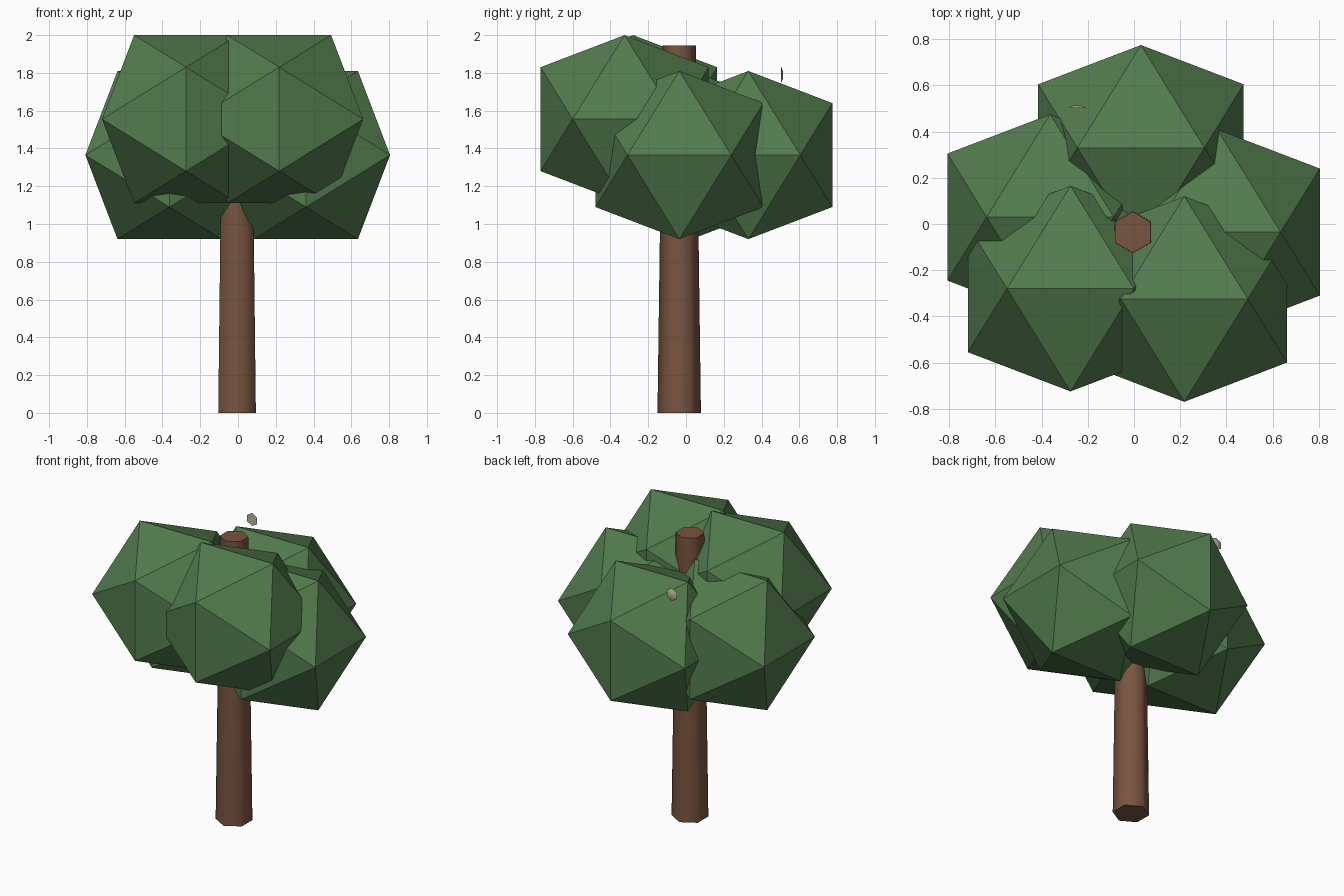
import bpy, bmesh
from math import sqrt, radians
from mathutils import Matrix

if "Cube" in bpy.data.objects:
    bpy.data.objects.remove(bpy.data.objects["Cube"])


def material(name, rgb):
    m = bpy.data.materials.new(name)
    m.diffuse_color = (*rgb, 1)
    m.use_nodes = True
    m.node_tree.nodes["Principled BSDF"].inputs["Base Color"].default_value = m.diffuse_color
    return m


def add_object(name, bm, loc, mat, smooth=None):
    bmesh.ops.recalc_face_normals(bm, faces=bm.faces)
    mesh = bpy.data.meshes.new(name)
    bm.to_mesh(mesh)
    bm.free()
    mesh.materials.append(mat)
    ob = bpy.data.objects.new(name, mesh)
    ob.location = loc
    bpy.context.collection.objects.link(ob)
    if smooth:
        bpy.ops.object.select_all(action='DESELECT')
        ob.select_set(True)
        bpy.context.view_layer.objects.active = ob
        bpy.ops.object.shade_smooth_by_angle(angle=radians(smooth))
    return ob


def frustum(r1, r2, depth):
    # six-sided, with corners on the y axis
    bm = bmesh.new()
    bmesh.ops.create_cone(bm, cap_ends=True, segments=6,
                          radius1=r1, radius2=r2, depth=depth)
    top = max(bm.verts, key=lambda v: v.co.y)
    if abs(top.co.x) > 1e-4:
        bmesh.ops.rotate(bm, verts=bm.verts, matrix=Matrix.Rotation(radians(30), 3, 'Z'))
    return bm


def icosahedron(s):
    # axis-aligned golden-ratio icosahedron
    bm = bmesh.new()
    p = s * (1 + sqrt(5)) / 2
    for a in (-1, 1):
        for b in (-1, 1):
            for co in ((a * s, 0, b * p), (a * p, b * s, 0), (0, a * p, b * s)):
                bm.verts.new(co)
    bmesh.ops.convex_hull(bm, input=bm.verts)
    return bm


green = material("leaf_green", (0.085, 0.20, 0.075))
brown = material("bark_brown", (0.19, 0.09, 0.05))
beige = material("pale_beige", (0.50, 0.45, 0.32))

# Trunk
add_object("trunk", frustum(0.115, 0.089, 1.945), (-0.005, -0.036, 0.9725), brown, 65)

# Foliage clumps
clumps = {
    "foliage_front_left": (-0.275, -0.28, 1.555),
    "foliage_front_right": (0.218, -0.325, 1.555),
    "foliage_left": (-0.363, 0.03, 1.365),
    "foliage_right": (0.36, -0.035, 1.365),
    "foliage_back": (0.03, 0.33, 1.365),
}
for name, loc in clumps.items():
    add_object(name, icosahedron(0.275), loc, green)

# Small pale bud, domed towards the back
bm = frustum(0.044, 0.02, 0.01)
bmesh.ops.rotate(bm, verts=bm.verts, matrix=Matrix.Rotation(radians(-90), 3, 'X'))
add_object("bud", bm, (-0.245, 0.508, 1.79), beige, 65)
